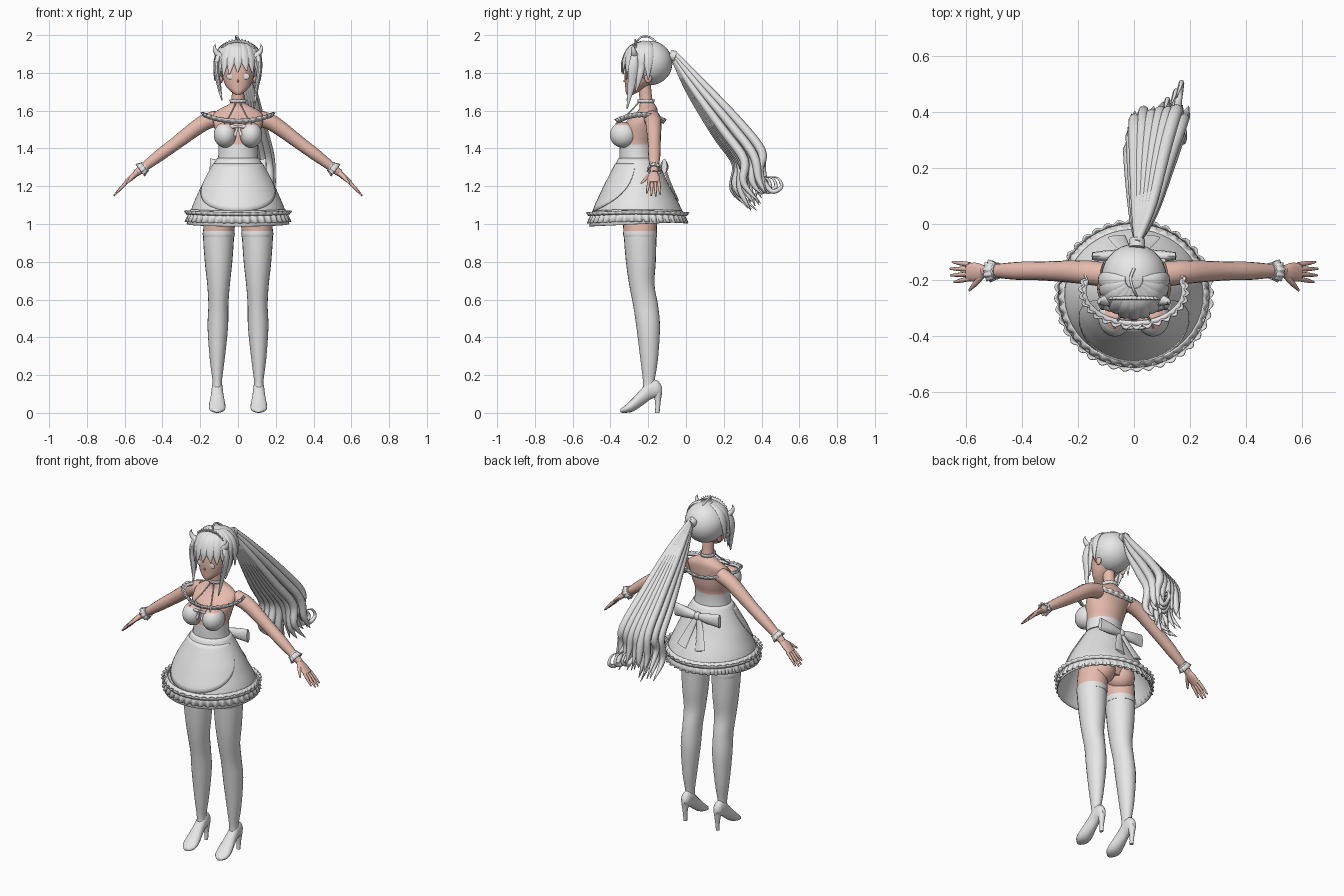
import bpy, bmesh, math, random
from mathutils import Vector, Matrix

if "Cube" in bpy.data.objects:
    bpy.data.objects.remove(bpy.data.objects["Cube"])

random.seed(4)
PI = math.pi


def material(name, rgb):
    m = bpy.data.materials.new(name)
    m.diffuse_color = (*rgb, 1)
    m.use_nodes = True
    m.node_tree.nodes["Principled BSDF"].inputs["Base Color"].default_value = m.diffuse_color
    return m


CLOTH = material("pale grey", (0.8, 0.8, 0.8))
SKIN = material("skin pink", (0.8, 0.5, 0.42))


def finish(name, bm, mat, mirror=False, thick=0, rule=None):
    """Turn a bmesh into a smooth object; rule(centre) True gives the skin colour."""
    bmesh.ops.remove_doubles(bm, verts=bm.verts, dist=1e-5)
    bmesh.ops.recalc_face_normals(bm, faces=bm.faces)
    for f in bm.faces:
        f.smooth = True
        if rule:
            f.material_index = int(rule(f.calc_center_median()))
    me = bpy.data.meshes.new(name)
    bm.to_mesh(me)
    bm.free()
    me.set_sharp_from_angle(angle=math.radians(50))
    me.materials.append(mat)
    if rule:
        me.materials.append(SKIN)
    ob = bpy.data.objects.new(name, me)
    bpy.context.collection.objects.link(ob)
    if thick:
        ob.modifiers.new("thickness", 'SOLIDIFY').thickness = thick
    if mirror:
        ob.modifiers.new("mirror", 'MIRROR')
    return ob


def grid(rows, closed=False, caps=False):
    bm = bmesh.new()
    vs = [[bm.verts.new(p) for p in r] for r in rows]
    n = len(rows[0])
    for a, b in zip(vs, vs[1:]):
        for j in range(n if closed else n - 1):
            k = (j + 1) % n
            bm.faces.new((a[j], a[k], b[k], b[j]))
    if caps:
        bm.faces.new(vs[0])
        bm.faces.new(vs[-1])
    return bm


def spline(keys, sub):
    """Catmull-Rom through tuples of x, y, z and two radii."""
    out = []
    for i in range(len(keys) - 1):
        p = [keys[max(0, min(len(keys) - 1, i + d))] for d in (-1, 0, 1, 2)]
        for s in range(sub):
            t = s / sub
            out.append([0.5 * (2*b + (c-a)*t + (2*a-5*b+4*c-d)*t*t + (3*b-a-3*c+d)*t**3)
                        for a, b, c, d in zip(*p)])
    return out + [list(keys[-1])]


def sweep(name, keys, mat, side=(1, 0, 0), axis=None, n=12, sub=4, **kw):
    pts = spline(keys, sub)
    rows = []
    for i, p in enumerate(pts):
        t = Vector(axis) if axis else (Vector(pts[min(i+1, len(pts)-1)][:3]) - Vector(pts[max(i-1, 0)][:3])).normalized()
        s = Vector(side)
        s = (s - t * s.dot(t)).normalized()
        b = t.cross(s)
        ra, rb = max(p[3], .001), max(p[4], .001)
        rows.append([Vector(p[:3]) + s * ra * math.cos(2*PI*j/n) + b * rb * math.sin(2*PI*j/n) for j in range(n)])
    return finish(name, grid(rows, True, True), mat, **kw)


def ball(name, loc, size, mat, cut=None, **kw):
    bm = bmesh.new()
    bmesh.ops.create_uvsphere(bm, u_segments=28, v_segments=18, radius=1,
                              matrix=Matrix.Translation(loc) @ Matrix.Diagonal((*size, 1)))
    if cut:
        bmesh.ops.delete(bm, geom=[f for f in bm.faces if cut(f.calc_center_median())], context='FACES')
    return finish(name, bm, mat, **kw)


def frill(name, M, rx, ry, h, flare, amp, waves, arc=PI, lift=0, **kw):
    rows = []
    for i in range(waves * 6 + 1):
        a = -arc + 2 * arc * i / (waves * 6)
        w = amp * math.sin(2 * PI * i / 6)
        rows.append([M @ Vector((math.sin(a) * (rx + (flare + w) * t), -math.cos(a) * (ry + (flare + w) * t),
                                 h * t + lift * math.sin(a) ** 2)) for t in (0, .5, 1)])
    return finish(name, grid(rows), CLOTH, thick=.006, **kw)


def bow(name, y, z, s, tail):
    sweep(name + "_loop", [(0, y, z, .015*s, .012*s), (.06*s, y, z+.002*s, .027*s, .02*s),
                           (.13*s, y, z+.005*s, .036*s, .012*s)], CLOTH, side=(0, 0, 1), mirror=True)
    sweep(name + "_tail", [(.005, y, z, .012*s, .006*s), (.03*s, y+tail*.4, z-.07*s, .02*s, .006*s),
                           (.055*s, y+tail, z-.15*s, .028*s, .005*s)], CLOTH, mirror=True)
    ball(name + "_knot", (0, y, z), (.02*s, .018*s, .022*s), CLOTH)


UP, FWD = (0, 0, 1), (0, 1, 0)
T = Matrix.Translation

# Torso and neck: bare skin above the bodice and under the skirt
torso = [(1.05, -.245, .13, .10), (1.12, -.245, .155, .115), (1.25, -.25, .13, .105), (1.34, -.26, .107, .093),
         (1.42, -.26, .104, .09), (1.47, -.25, .115, .092), (1.53, -.24, .13, .088), (1.58, -.212, .13, .062),
         (1.61, -.2, .095, .048), (1.635, -.205, .046, .04), (1.66, -.212, .034, .034), (1.76, -.222, .033, .034)]
sweep("torso", [(0, y, z, a, b) for z, y, a, b in torso], CLOTH, axis=UP, n=32, sub=3,
      rule=lambda c: c.z > 1.42 or c.z < 1.2)
ball("bodice_cup", (.068, -.333, 1.472), (.06, .07, .068), CLOTH, mirror=True,
     rule=lambda c: c.x < .025 or c.z > 1.525)
ball("buttock", (.07, -.2, 1.075), (.08, .08, .08), SKIN, mirror=True)

# Skirt and apron share one surface: z, centre y, half width, half depth
SK = [(1.0, -.253, .272, .26), (1.1, -.258, .24, .222), (1.2, -.26, .196, .172), (1.3, -.257, .14, .125),
      (1.35, -.26, .11, .097)]


def skirt_at(z, a, k=1.0):
    for p, q in zip(SK, SK[1:]):
        if z <= q[0] + 1e-6:
            break
    t = (z - p[0]) / (q[0] - p[0])
    y, rx, ry = [p[i] + (q[i] - p[i]) * t for i in (1, 2, 3)]
    dip = -.012 * math.cos(a) * max(0, (1.2 - z) / .2)
    return Vector((math.sin(a) * rx * k, y - math.cos(a) * ry * k, z + dip))


rows = [[skirt_at(1.35 - .35 * i / 18, 2 * PI * j / 64) for j in range(64)] for i in range(19)]
finish("skirt", grid(rows, True), CLOTH, thick=.004)
rows = []
for i in range(33):
    u = math.sin((i / 16 - 1) * PI / 2)
    low = 1.075 + .235 * (1 - math.sqrt(max(0, 1 - u * u)))
    rows.append([skirt_at(1.32 + (low - 1.32) * v / 10, u * 1.45, 1.03) for v in range(11)])
finish("apron", grid(rows), CLOTH, thick=.006)
frill("hem_frill", T((0, -.256, 1.07)), .253, .24, -.065, .022, .009, 40, lift=.008)
frill("hem_trim", T((0, -.256, 1.045)), .268, .256, .018, .008, .006, 40, lift=.008)
bow("waist_bow", -.115, 1.3, 1.15, .07)

# Off-shoulder frill, halter strings, choker, chest bow
frill("shoulder_frill", T((0, -.24, 1.533)), .175, .115, .024, .012, .008, 30, lift=.035)
sweep("shoulder_band", [(math.sin(a) * .18, -.24 - math.cos(a) * .117, 1.542 + .035 * math.sin(a) ** 2, .008, .01)
                        for a in [2 * PI * i / 24 for i in range(25)]], CLOTH, side=UP, n=8, sub=2)
sweep("halter_string", [(.01, -.25, 1.645, .004, .004), (.035, -.3, 1.59, .004, .004), (.07, -.372, 1.53, .004, .004)],
      CLOTH, n=6, mirror=True)
frill("choker", T((0, -.212, 1.642)), .036, .037, .018, .002, .003, 14)
bow("chest_bow", -.372, 1.515, .32, -.005)

# Arms, cuffs and hands
sweep("arm", [(.11, -.18, 1.56, .045, .042), (.19, -.172, 1.53, .042, .042), (.325, -.168, 1.43, .034, .035),
              (.42, -.168, 1.36, .032, .031), (.54, -.168, 1.268, .019, .019)], SKIN, side=FWD, n=16, mirror=True)
cuff = T((.49, -.168, 1.305)) @ Matrix.Rotation(math.radians(127), 4, 'Y')
frill("cuff_frill", cuff, .028, .028, .034, .01, .004, 10, mirror=True)
sweep("cuff_band", [(.488, -.168, 1.306, .03, .03), (.512, -.168, 1.288, .031, .031)], CLOTH, side=FWD, n=16, mirror=True)
sweep("palm", [(.53, -.168, 1.275, .018, .015), (.56, -.172, 1.25, .033, .015), (.597, -.172, 1.218, .032, .01)],
      SKIN, side=FWD, mirror=True)
for i, reach in enumerate((.052, .064, .066, .058)):
    y0, y1 = -.196 + .017 * i, -.208 + .024 * i
    sweep("finger", [(.588, y0, 1.224, .009, .009), (.592 + reach*.5, (y0+y1)/2, 1.218 - reach*.5, .008, .008),
                     (.592 + reach, y1, 1.218 - reach*1.05, .004, .004)], SKIN, side=FWD, n=8, sub=3, mirror=True)
sweep("thumb", [(.545, -.185, 1.262, .012, .012), (.567, -.212, 1.24, .01, .01), (.59, -.238, 1.215, .004, .004)],
      SKIN, side=UP, n=8, mirror=True)

# Legs: stockings below, skin above
leg = [(1.08, .09, -.243, .08, .095), (.958, .102, -.243, .083, .088), (.8, .103, -.239, .073, .079),
       (.68, .103, -.234, .06, .067), (.57, .104, -.214, .053, .066), (.45, .107, -.2, .054, .062),
       (.28, .11, -.195, .039, .046), (.17, .11, -.197, .025, .031), (.12, .11, -.197, .026, .032)]
sweep("leg", [(x, y, z, a, b) for z, x, y, a, b in leg], CLOTH, axis=UP, n=24, mirror=True, rule=lambda c: c.z > .958)
sweep("stocking_top", [(.102, -.243, .963, .084, .089), (.102, -.243, .945, .085, .09), (.102, -.242, .93, .082, .088)],
      CLOTH, axis=UP, n=24, mirror=True)
# High-heeled shoes: y, bottom, top, half width
shoe = [(-.128, .1, .14, .012), (-.15, .085, .17, .026), (-.19, .07, .175, .03), (-.23, .04, .135, .034),
        (-.28, .008, .08, .043), (-.32, .0, .042, .041), (-.348, .002, .02, .015)]
sweep("shoe", [(.11, y, (a+b)/2, w, (b-a)/2) for y, a, b, w in shoe], CLOTH, axis=FWD, n=16, mirror=True)
sweep("shoe_heel", [(.11, -.15, .11, .022, .024), (.11, -.149, .05, .013, .014), (.11, -.152, 0, .01, .012)],
      CLOTH, axis=UP, mirror=True)

# Head
face = [(1.683, -.298, .01, .014), (1.7, -.284, .036, .035), (1.73, -.262, .064, .06), (1.78, -.233, .083, .092),
        (1.84, -.212, .094, .108), (1.9, -.2, .09, .1), (1.94, -.195, .05, .06)]
sweep("face", [(0, y, z, a, b) for z, y, a, b in face], SKIN, axis=UP, n=28)
ball("nose", (0, -.318, 1.757), (.005, .013, .009), SKIN)
ball("eye", (.04, -.313, 1.782), (.021, .0045, .017), CLOTH, mirror=True)
ball("ear", (.088, -.2, 1.775), (.01, .02, .028), SKIN, mirror=True)
ball("hair_cap", (0, -.192, 1.852), (.117, .12, .118), CLOTH, thick=.004,
     cut=lambda c: c.z < 1.86 and c.y < -.235)

# Fringe, side locks, stray curl
for i in range(11):
    a = math.radians(-90 + 18 * i)
    s, c, j = math.sin(a), math.cos(a), random.uniform(-.012, .012)
    sweep("fringe_lock", [(.03*s, -.2 - .03*c, 1.965, .012, .006), (.088*s, -.2 - .095*c, 1.935, .026, .01),
                          (.118*s, -.2 - .13*c, 1.87, .025, .01),
                          (.118*s + j, -.2 - .14*c, 1.805 - .04*s*s + j, .003, .003)], CLOTH, side=(c, s, 0), n=8)
for sx, low in ((-1, 1.655), (1, 1.61)):
    sweep("side_lock", [(.1*sx, -.27, 1.9, .015, .02), (.115*sx, -.28, 1.83, .014, .026), (.1*sx, -.29, 1.73, .011, .02),
                        (.085*sx, -.312, low, .003, .003)], CLOTH, n=10)
    sweep("thin_lock", [(.112*sx, -.235, 1.85, .01, .02), (.113*sx, -.245, 1.78, .009, .016),
                        (.1*sx, -.265, 1.7, .002, .003)], CLOTH, n=8)
sweep("stray_curl", [(0, -.16, 1.965, .006, .006), (-.012, -.195, 1.99, .005, .005), (0, -.24, 1.988, .005, .005),
                     (.02, -.27, 1.95, .002, .002)], CLOTH, n=8)

# Headband and horns
frill("headband", T((0, -.255, 1.86)) @ Matrix.Rotation(-PI/2, 4, 'X'), .104, .1, -.012, .018, .004, 12, arc=.85)
sweep("horn", [(.085, -.27, 1.885, .022, .02), (.112, -.275, 1.905, .016, .015), (.124, -.28, 1.93, .009, .009),
               (.119, -.282, 1.955, .001, .001)], CLOTH, side=FWD, n=10, mirror=True)

# Ponytail: locks spread between an upper and a lower outline in y, z
top = [(-.065, 1.91), (.07, 1.765), (.28, 1.54), (.4, 1.385), (.415, 1.27), (.44, 1.17)]
low = [(-.065, 1.87), (.02, 1.7), (.16, 1.475), (.265, 1.32), (.265, 1.19), (.34, 1.07)]
fan = [0, .34, .68, .92, 1, 1.08]
rad = [.012, .019, .024, .024, .018, .002]
N = 20
for i in range(N):
    f, t = 2 * i / (N - 1) - 1, (i * 7 % N) / (N - 1)
    keys = []
    for k in range(6):
        y, z = [low[k][d] + (top[k][d] - low[k][d]) * t for d in (0, 1)]
        w = .025 * (k > 3)
        keys.append((.012 + fan[k] * (.07 + .1 * f), y + random.uniform(-w, w), z + random.uniform(-w, w), rad[k], rad[k]))
    sweep("ponytail_lock", keys, CLOTH, n=8, sub=5)
# Curled tips sweeping backwards
for x, d in ((.15, 0), (.13, -.03), (.1, -.06)):
    sweep("ponytail_curl", [(x - .02, .36 + d, 1.4, .018, .018), (x, .39 + d, 1.27, .016, .016),
                            (x + .01, .45 + d, 1.175, .013, .013), (x + .02, .505 + d, 1.195, .01, .01),
                            (x + .015, .49 + d, 1.24, .006, .006), (x, .45 + d, 1.25, .002, .002)], CLOTH, n=8)
sweep("ponytail_tie", [(.01, -.085, 1.895, .028, .028), (.012, -.055, 1.885, .028, .028)], CLOTH)
